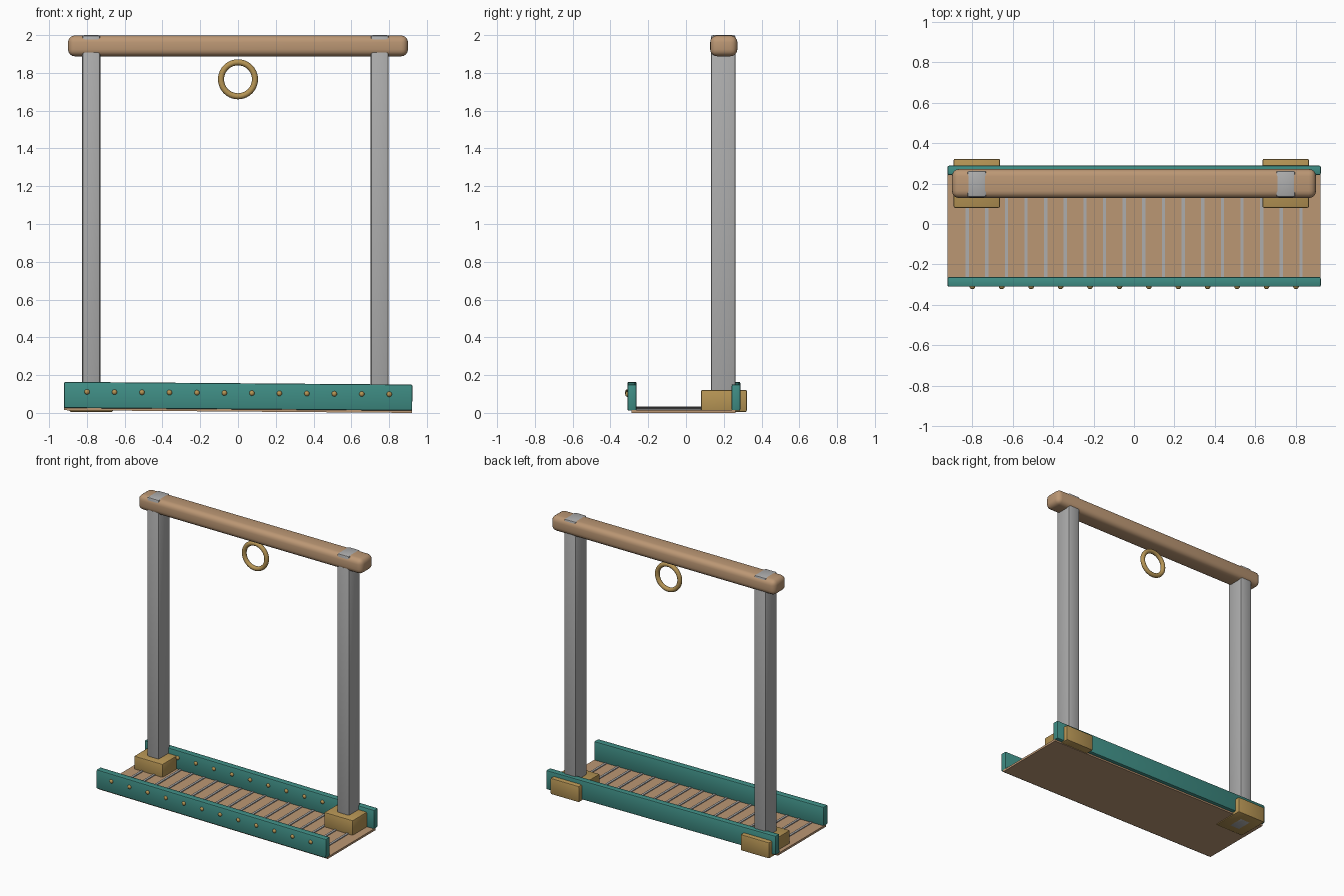
import bpy, bmesh, math
from mathutils import Matrix, Vector

if "Cube" in bpy.data.objects:
    bpy.data.objects.remove(bpy.data.objects["Cube"])


def material(name, rgb):
    m = bpy.data.materials.new(name)
    m.diffuse_color = (*rgb, 1)
    m.use_nodes = True
    m.node_tree.nodes["Principled BSDF"].inputs["Base Color"].default_value = m.diffuse_color
    return m


WOOD = material("tan wood", (0.50, 0.31, 0.175))
GOLD = material("golden wood", (0.47, 0.30, 0.09))
TEAL = material("teal paint", (0.05, 0.27, 0.235))
GRAY = material("gray metal", (0.42, 0.42, 0.42))

# The walkway sinks slightly towards +x
TILT = Matrix.Rotation(0.0077, 4, 'Y')


def finish(name, bm, mat, xform=None):
    if xform:
        bm.transform(xform)
    mesh = bpy.data.meshes.new(name)
    bm.to_mesh(mesh)
    bm.free()
    mesh.materials.append(mat)
    ob = bpy.data.objects.new(name, mesh)
    bpy.context.collection.objects.link(ob)
    bpy.ops.object.select_all(action='DESELECT')
    ob.select_set(True)
    bpy.context.view_layer.objects.active = ob
    bpy.ops.object.shade_smooth_by_angle(angle=math.radians(40))
    return ob


def add_box(bm, lo, hi):
    lo, hi = Vector(lo), Vector(hi)
    m = Matrix.Translation((lo + hi) / 2) @ Matrix.Diagonal((*(hi - lo), 1))
    bmesh.ops.create_cube(bm, size=1, matrix=m)


def box(name, lo, hi, mat, bevel=0.0, segments=2, xform=None):
    bm = bmesh.new()
    add_box(bm, lo, hi)
    if bevel:
        bmesh.ops.bevel(bm, geom=bm.edges[:], offset=bevel, segments=segments,
                        profile=0.5, affect='EDGES')
    return finish(name, bm, mat, xform)


# Overhead beam
box("beam", (-0.90, 0.128, 1.888), (0.90, 0.272, 1.998), WOOD, 0.036, 4)

# Posts and their foot blocks
for side, x in (("left", -0.777), ("right", 0.75)):
    box(side + "_post", (x - 0.048, 0.132, 0.004), (x + 0.048, 0.263, 2.0),
        GRAY, 0.012, 2)
    box(side + "_foot_block", (x - 0.115, 0.08, 0.005), (x + 0.115, 0.322, 0.122),
        GOLD, 0.008, 2)

# Deck with cross strips
box("deck", (-0.922, -0.288, 0.007), (0.922, 0.262, 0.022), WOOD, xform=TILT)
bm = bmesh.new()
for i in range(18):
    x = -0.825 + i * 1.65 / 17
    add_box(bm, (x - 0.008, -0.27, 0.012), (x + 0.008, 0.25, 0.028))
finish("deck_strips", bm, GRAY, TILT)

# Side rails, each with a row of studs on its front face
for side, y0, y1 in (("front", -0.31, -0.262), ("back", 0.242, 0.288)):
    box(side + "_rail", (-0.922, y0, 0.019), (0.922, y1, 0.157), TEAL,
        0.007, 2, TILT)
    bm = bmesh.new()
    for i in range(12):
        x = -0.80 + i * 1.6 / 11
        m = Matrix.Translation((x, y0, 0.105)) @ Matrix.Diagonal((0.014, 0.012, 0.014, 1))
        bmesh.ops.create_uvsphere(bm, u_segments=12, v_segments=8, radius=1, matrix=m)
    finish(side + "_studs", bm, GOLD, TILT)

# Ring below the beam
bm = bmesh.new()
N, M = 40, 12
rows = []
for i in range(N):
    a = 2 * math.pi * i / N
    row = []
    for j in range(M):
        b = 2 * math.pi * j / M
        r = 0.09 + 0.016 * math.cos(b)
        row.append(bm.verts.new((r * math.cos(a), 0.2 + 0.016 * math.sin(b),
                                 1.766 + r * math.sin(a))))
    rows.append(row)
for i in range(N):
    p, q = rows[i], rows[(i + 1) % N]
    for j in range(M):
        k = (j + 1) % M
        bm.faces.new((p[j], p[k], q[k], q[j]))
bmesh.ops.recalc_face_normals(bm, faces=bm.faces[:])
finish("ring", bm, GOLD)
